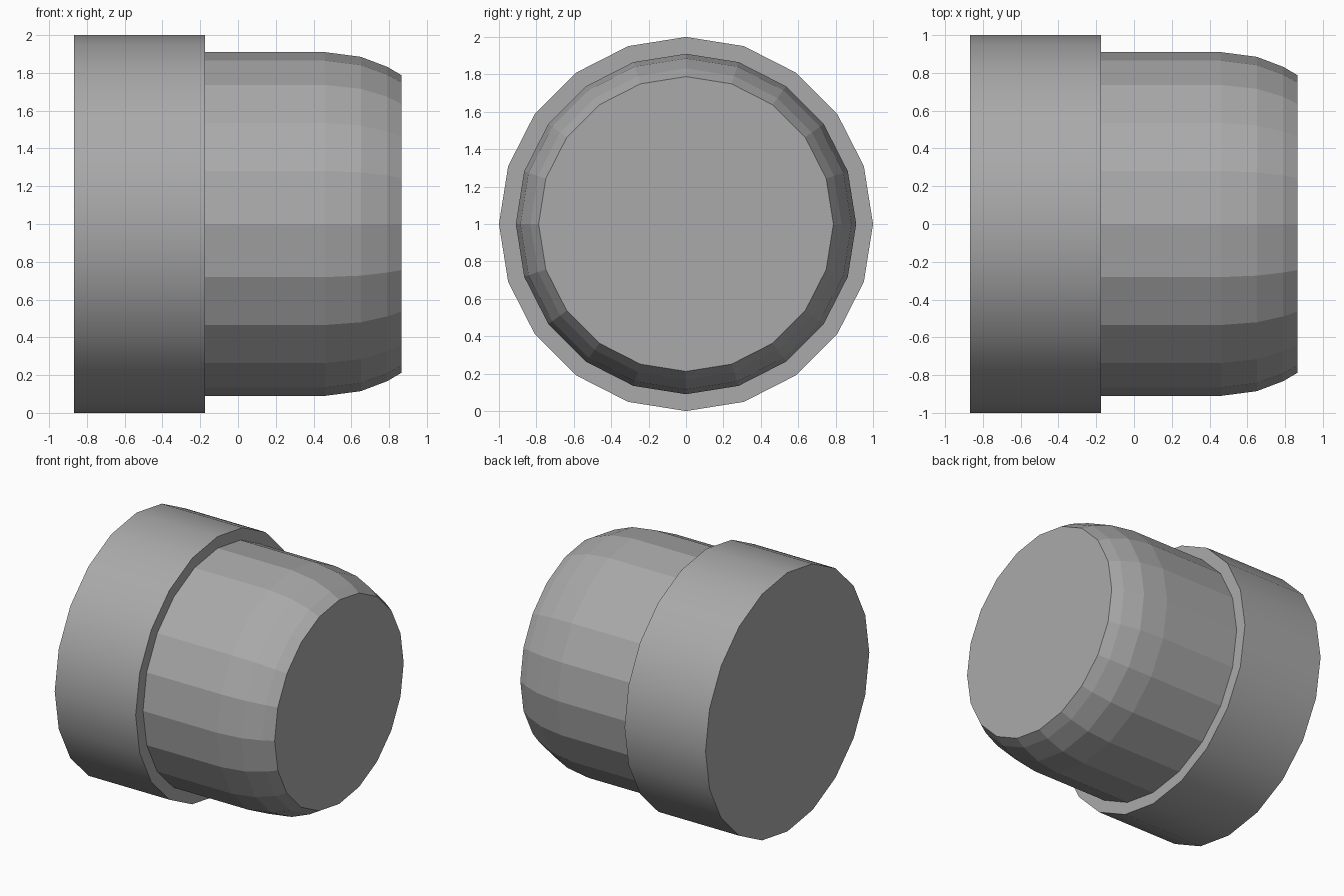
import bpy, bmesh, math

default = bpy.data.objects.get("Cube")
if default:
    bpy.data.objects.remove(default, do_unlink=True)

SIDES = 20

# Single grey material
grey = bpy.data.materials.new("plain_grey")
grey.use_nodes = True
colour = (0.4, 0.4, 0.4, 1)
grey.diffuse_color = colour
grey.node_tree.nodes["Principled BSDF"].inputs["Base Color"].default_value = colour


def lathe(name, profile, smooth):
    """Turn (x, radius) points around the x axis at height 1, closing both ends."""
    bm = bmesh.new()
    rings = []
    for x, r in profile:
        angles = [math.tau * i / SIDES for i in range(SIDES)]
        rings.append([bm.verts.new((x, r * math.cos(a), 1 + r * math.sin(a))) for a in angles])
    for a, b in zip(rings, rings[1:]):
        for i in range(SIDES):
            j = (i + 1) % SIDES
            face = bm.faces.new((a[i], a[j], b[j], b[i]))
            face.smooth = smooth
    ends = [bm.faces.new(rings[0]), bm.faces.new(rings[-1])]
    bmesh.ops.recalc_face_normals(bm, faces=bm.faces)
    # Keep the end rims crisp
    for face in ends:
        for edge in face.edges:
            edge.smooth = False
    mesh = bpy.data.meshes.new(name)
    bm.to_mesh(mesh)
    bm.free()
    mesh.materials.append(grey)
    obj = bpy.data.objects.new(name, mesh)
    bpy.context.collection.objects.link(obj)
    return obj


# Wide collar with smooth sides
lathe("collar", [(-0.867, 1.0), (-0.175, 1.0)], True)

# Faceted plug tapering towards its flat end
lathe("plug", [(-0.175, 0.91), (0.23, 0.91), (0.46, 0.91), (0.65, 0.885),
               (0.79, 0.832), (0.865, 0.788)], False)
